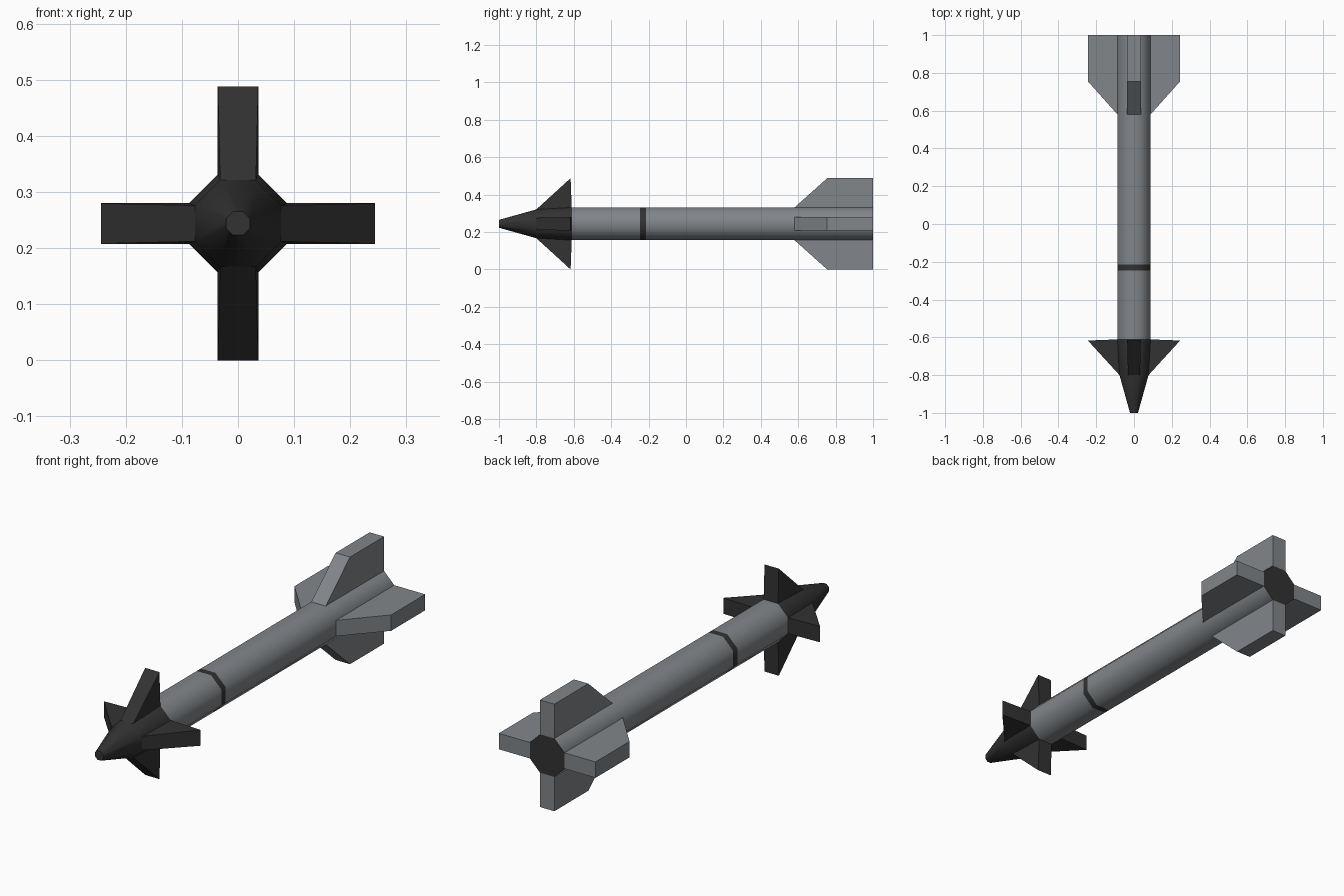
import bpy, bmesh, math
from mathutils import Matrix, Vector

if "Cube" in bpy.data.objects:
    bpy.data.objects.remove(bpy.data.objects["Cube"])

CZ = 0.244                      # height of the long axis
T = math.tan(math.pi / 8)       # octagon half side / apothem


def material(name, rgb):
    m = bpy.data.materials.new(name)
    m.diffuse_color = (*rgb, 1)
    m.use_nodes = True
    m.node_tree.nodes["Principled BSDF"].inputs["Base Color"].default_value = m.diffuse_color
    return m


GREY = material("body grey", (0.22, 0.238, 0.255))
DARK = material("dark charcoal", (0.032, 0.032, 0.032))


def finish(bm, name, mats, smooth=False):
    bmesh.ops.recalc_face_normals(bm, faces=bm.faces)
    me = bpy.data.meshes.new(name)
    bm.to_mesh(me)
    bm.free()
    for m in mats:
        me.materials.append(m)
    ob = bpy.data.objects.new(name, me)
    bpy.context.collection.objects.link(ob)
    if smooth:
        bpy.ops.object.select_all(action='DESELECT')
        ob.select_set(True)
        bpy.context.view_layer.objects.active = ob
        bpy.ops.object.shade_smooth_by_angle(angle=math.radians(50))
    return ob


def octagon_loft(name, sections, mats, dark_rule=None):
    """Octagonal tube through (y, apothem) sections, capped at both ends."""
    bm = bmesh.new()
    rings = []
    for y, a in sections:
        r = a / math.cos(math.pi / 8)
        angles = [math.pi / 8 + i * math.pi / 4 for i in range(8)]
        rings.append([bm.verts.new((r * math.cos(t), y, CZ + r * math.sin(t))) for t in angles])
    for p, q in zip(rings, rings[1:]):
        for i in range(8):
            j = (i + 1) % 8
            bm.faces.new((p[i], p[j], q[j], q[i]))
    bm.faces.new(rings[0])
    bm.faces.new(rings[-1])
    if dark_rule:
        for f in bm.faces:
            f.material_index = int(dark_rule(f.calc_center_median().y))
    return finish(bm, name, mats, smooth=True)


def fins(name, profile, mat):
    """Four fins round the axis; profile points are (y, radius, half width)."""
    for k, side in enumerate(("top", "right", "bottom", "left")):
        bm = bmesh.new()
        a = [bm.verts.new((-w, y, r)) for y, r, w in profile]
        b = [bm.verts.new((w, y, r)) for y, r, w in profile]
        bm.faces.new(a)
        bm.faces.new(b)
        for i in range(len(a)):
            j = (i + 1) % len(a)
            bm.faces.new((a[i], a[j], b[j], b[i]))
        turn = Matrix.Translation(Vector((0, 0, CZ))) @ Matrix.Rotation(k * math.pi / 2, 4, 'Y')
        bmesh.ops.transform(bm, matrix=turn, verts=bm.verts)
        finish(bm, f"{name}_{side}", [mat])


A = 0.0875
# Body tube with painted band and dark rear face
octagon_loft("body_tube", [(-0.61, A), (-0.245, A), (-0.215, A), (1.0, A)], [GREY, DARK],
             lambda y: -0.245 < y < -0.215 or y > 0.99)
# Nose cone
octagon_loft("nose_cone", [(-1.0, 0.021), (-0.80, 0.077), (-0.61, A)], [DARK])
# Small swept fins on the nose
fins("nose_fin", [(-0.80, 0.077, 0.077 * T), (-0.617, 0.244, 0.036), (-0.611, A, A * T),
                  (-0.615, 0.06, 0.035), (-0.79, 0.06, 0.030)], DARK)
# Large tail fins
fins("tail_fin", [(0.58, A, A * T), (0.755, 0.244, A * T), (1.0, 0.244, A * T),
                  (1.0, A, A * T), (0.99, 0.07, 0.035), (0.60, 0.07, 0.035)], GREY)
